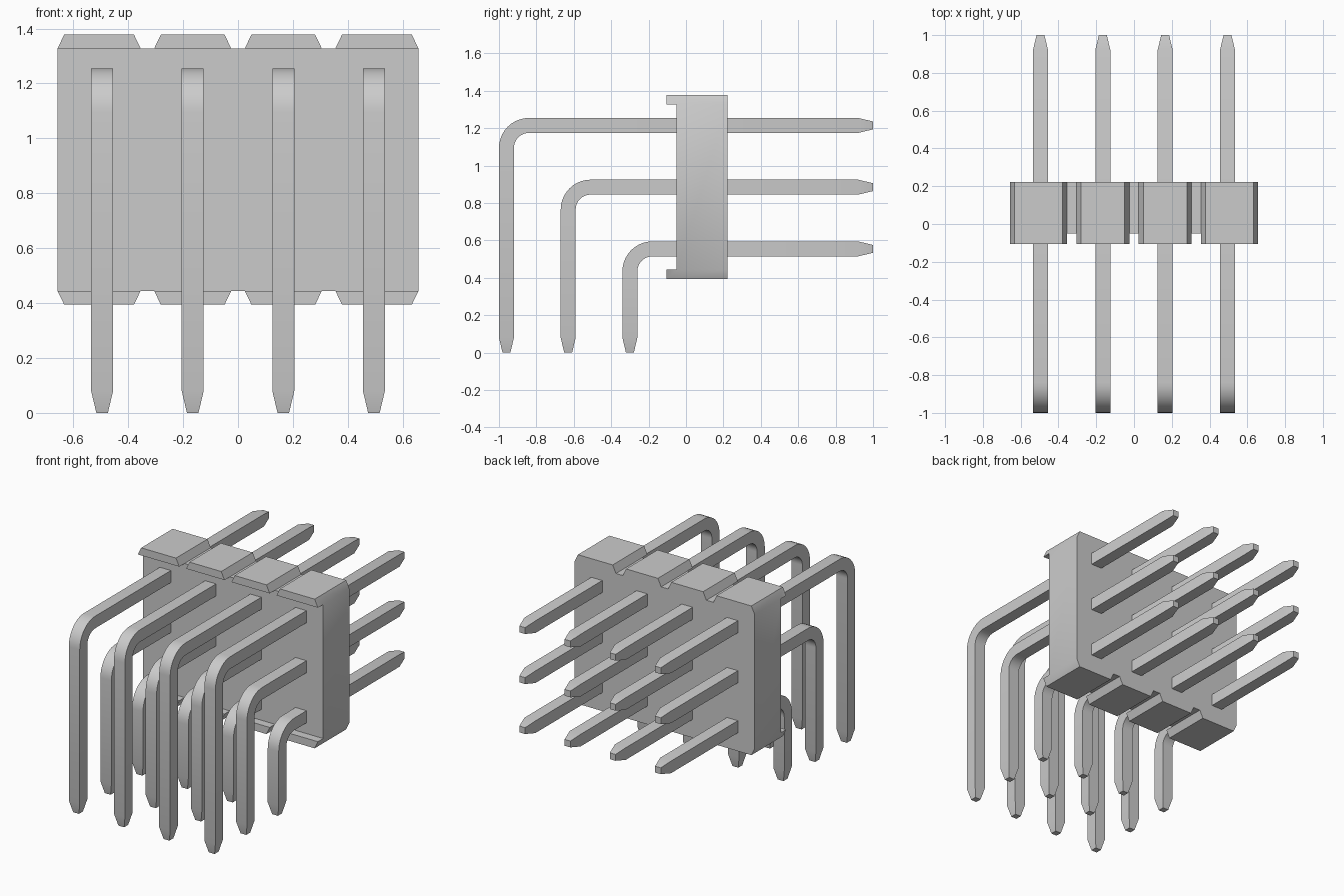
import bpy, bmesh, math
from mathutils import Vector

if "Cube" in bpy.data.objects:
    bpy.data.objects.remove(bpy.data.objects["Cube"], do_unlink=True)

grey = bpy.data.materials.new("plain grey")
grey.use_nodes = True
COLOUR = (0.6, 0.6, 0.6, 1)
grey.diffuse_color = COLOUR
grey.node_tree.nodes["Principled BSDF"].inputs["Base Color"].default_value = COLOUR

PITCH = 0.33
COLUMNS = [(i - 1.5) * PITCH for i in range(4)]


def finish(bm, name):
    bmesh.ops.recalc_face_normals(bm, faces=bm.faces)
    mesh = bpy.data.meshes.new(name)
    bm.to_mesh(mesh)
    bm.free()
    mesh.materials.append(grey)
    ob = bpy.data.objects.new(name, mesh)
    bpy.context.collection.objects.link(ob)
    bpy.ops.object.select_all(action='DESELECT')
    ob.select_set(True)
    bpy.context.view_layer.objects.active = ob
    bpy.ops.object.shade_smooth_by_angle(angle=math.radians(30))
    return ob


def build_housing():
    """Block with a row of tapered teeth above and below, each lipped at the front."""
    front, back, lip = -0.05, 0.223, -0.105
    middle, half, tooth = 0.886, 0.442, 0.05
    base, crest = 0.14, 0.116
    outer = PITCH * 1.5 + 0.162
    bm = bmesh.new()
    outline, teeth = [], []
    for side in (1, -1):
        for x in COLUMNS:
            left = -outer if x == COLUMNS[0] else x - base
            right = outer if x == COLUMNS[-1] else x + base
            inset = base - crest
            z = middle + side * half
            pts = [(left, z), (left + inset, z + side * tooth),
                   (right - inset, z + side * tooth), (right, z)]
            vs = [bm.verts.new((px, front, pz)) for px, pz in pts]
            teeth.append(bm.faces.new(vs))
            outline.append((side, vs[0], vs[3]))
    # Core outline runs along the upper tooth roots and returns along the lower
    upper = [v for s, a, b in outline if s > 0 for v in (a, b)]
    lower = [v for s, a, b in outline if s < 0 for v in (a, b)]
    bm.faces.new(upper + lower[::-1])
    bmesh.ops.recalc_face_normals(bm, faces=bm.faces)

    def extrude(faces, dy):
        new = bmesh.ops.extrude_face_region(bm, geom=faces, use_keep_orig=True)["geom"]
        bmesh.ops.translate(bm, vec=(0, dy, 0),
                            verts=[g for g in new if isinstance(g, bmesh.types.BMVert)])

    extrude(bm.faces[:], back - front)
    # Teeth grow forward into the retaining lips
    extrude(teeth, lip - front)
    bmesh.ops.delete(bm, geom=teeth, context='FACES_ONLY')
    bmesh.ops.recalc_face_normals(bm, faces=bm.faces)
    # Merge flush faces
    bmesh.ops.dissolve_limit(bm, angle_limit=0.01, verts=bm.verts, edges=bm.edges)
    finish(bm, "housing")


def build_pin(name, x, y, z):
    """Square wire, bent down at the front, pointed at both ends."""
    w, tip, radius, taper, steps = 0.04, 0.021, 0.12, 0.08, 10
    # Stations: y, z, bend angle (0 = vertical leg), half width
    path = [(y, 0, 0, tip), (y, taper, 0, w)]
    for i in range(steps + 1):
        a = math.pi / 2 * i / steps
        path.append((y + radius * (1 - math.cos(a)),
                     z - radius + radius * math.sin(a), a, w))
    path += [(1 - taper, z, math.pi / 2, w), (1, z, math.pi / 2, tip)]

    bm = bmesh.new()
    rings = []
    for py, pz, a, h in path:
        normal = Vector((0, -math.cos(a), math.sin(a)))
        rings.append([bm.verts.new(Vector((x + sx * h, py, pz)) + normal * (sn * h))
                      for sx, sn in ((-1, -1), (1, -1), (1, 1), (-1, 1))])
    for r0, r1 in zip(rings, rings[1:]):
        for k in range(4):
            n = (k + 1) % 4
            bm.faces.new((r0[k], r0[n], r1[n], r1[k]))
    bm.faces.new(rings[0])
    bm.faces.new(rings[-1])
    finish(bm, name)


build_housing()
for row in range(3):
    for col, x in enumerate(COLUMNS):
        build_pin(f"pin_row{row + 1}_column{col + 1}", x,
                  -0.3 - row * PITCH, 0.555 + row * PITCH)
